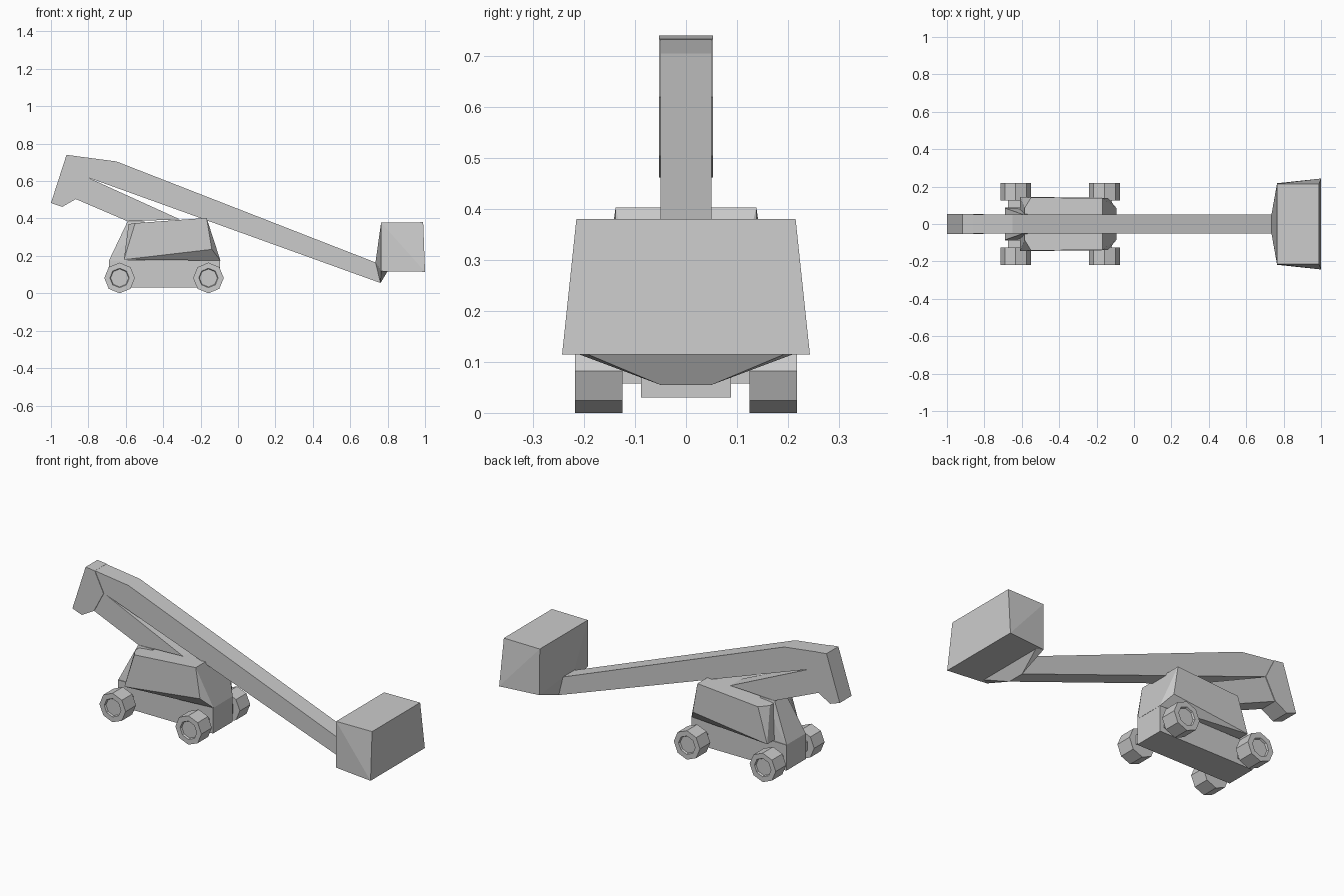
import bpy, bmesh, math

if "Cube" in bpy.data.objects:
    bpy.data.objects.remove(bpy.data.objects["Cube"])


def finish(name, bm):
    bmesh.ops.recalc_face_normals(bm, faces=bm.faces[:])
    mesh = bpy.data.meshes.new(name)
    bm.to_mesh(mesh)
    bm.free()
    ob = bpy.data.objects.new(name, mesh)
    bpy.context.collection.objects.link(ob)
    return ob


def slab(name, profile, half):
    """Side profile in x, z extruded symmetrically across y."""
    bm = bmesh.new()
    face = bm.faces.new([bm.verts.new((x, -half, z)) for x, z in profile])
    ext = bmesh.ops.extrude_face_region(bm, geom=[face])
    for v in ext["geom"]:
        if isinstance(v, bmesh.types.BMVert):
            v.co.y = half
    return finish(name, bm)


def hull(name, points):
    """Faceted housing from x, half-width, z points mirrored in y."""
    bm = bmesh.new()
    for x, y, z in points:
        for s in (-1, 1):
            bm.verts.new((x, s * y, z))
    res = bmesh.ops.convex_hull(bm, input=bm.verts[:])
    junk = {g for g in res["geom_interior"] + res["geom_unused"]
            if isinstance(g, bmesh.types.BMVert)}
    bmesh.ops.delete(bm, geom=list(junk), context='VERTS')
    bmesh.ops.dissolve_limit(bm, angle_limit=0.01, verts=bm.verts[:], edges=bm.edges[:])
    return finish(name, bm)


def wheel(name, x, side):
    """Octagonal tyre with a slightly recessed hub on the outside."""
    bm = bmesh.new()
    rings = []
    for r, y in ((0.05, 0.125), (0.082, 0.125), (0.082, 0.218), (0.052, 0.218), (0.048, 0.208)):
        rings.append([bm.verts.new((x + r * math.sin(i * math.pi / 4), side * y,
                                    0.082 + r * math.cos(i * math.pi / 4))) for i in range(8)])
    for a, b in zip(rings, rings[1:]):
        for i in range(8):
            j = (i + 1) % 8
            bm.faces.new((a[i], a[j], b[j], b[i]))
    bm.faces.new(rings[0])
    bm.faces.new(rings[-1])
    return finish(name, bm)


# Chassis and axles
slab("chassis", [(-0.69, 0.03), (-0.095, 0.03), (-0.095, 0.175), (-0.69, 0.175)], 0.088)
for label, x in (("rear", -0.633), ("front", -0.158)):
    slab(label + "_axle", [(x - 0.04, 0.058), (x + 0.04, 0.058),
                           (x + 0.04, 0.11), (x - 0.04, 0.11)], 0.13)
    for side, tag in ((-1, "right"), (1, "left")):
        wheel(f"{label}_{tag}_wheel", x, side)

# Turret housing with the tapered rear post
hull("turret", [(-0.61, 0.145, 0.18), (-0.14, 0.14, 0.235), (-0.094, 0.085, 0.175),
                (-0.585, 0.085, 0.37), (-0.55, 0.142, 0.375), (-0.168, 0.138, 0.403)])
hull("rear_post", [(-0.69, 0.085, 0.06), (-0.69, 0.085, 0.175), (-0.59, 0.05, 0.385),
                   (-0.5, 0.05, 0.385), (-0.5, 0.085, 0.1)])

# Folded arms
slab("lower_arm", [(-0.87, 0.505), (-0.59, 0.385), (-0.31, 0.395), (-0.805, 0.62)], 0.049)
slab("main_boom", [(-0.917, 0.74), (-0.65, 0.705), (0.735, 0.165), (0.762, 0.055),
                   (-0.805, 0.62), (-0.9, 0.62)], 0.05)
slab("arm_link", [(-0.917, 0.74), (-0.86, 0.733), (-0.805, 0.62), (-0.865, 0.505),
                  (-0.94, 0.462), (-1.0, 0.483)], 0.053)

# Work basket tapering into the boom tip
hull("basket", [(0.765, 0.215, 0.378), (0.99, 0.215, 0.38), (1.0, 0.243, 0.115),
                (0.765, 0.218, 0.118)])
hull("basket_mount", [(0.765, 0.215, 0.378), (0.765, 0.218, 0.118), (0.735, 0.05, 0.165),
                      (0.762, 0.05, 0.055), (0.80, 0.2, 0.118)])
